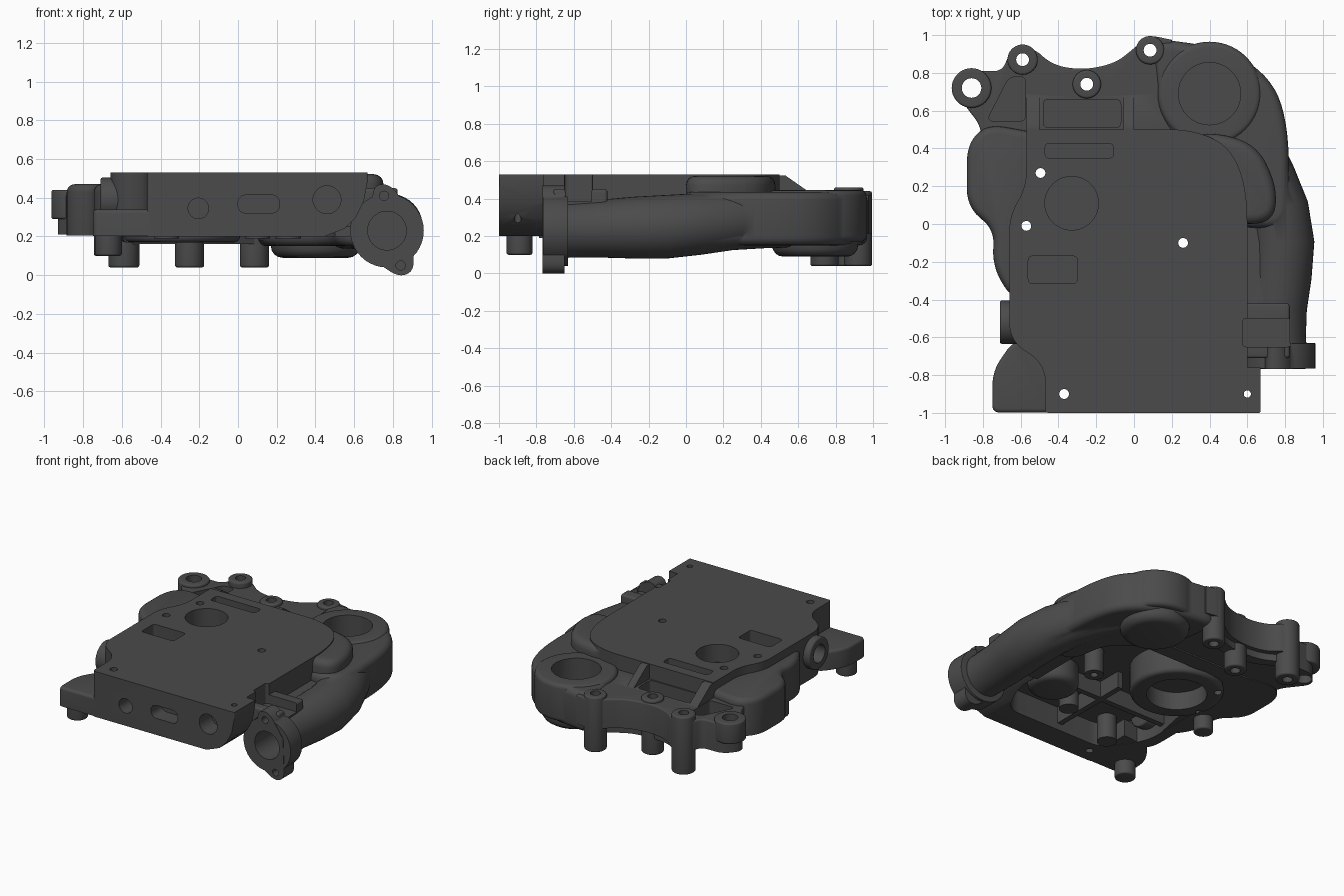
import bpy, bmesh, math
from mathutils import Vector

if "Cube" in bpy.data.objects:
    bpy.data.objects.remove(bpy.data.objects["Cube"])


def finish(bm, name):
    bmesh.ops.recalc_face_normals(bm, faces=bm.faces)
    me = bpy.data.meshes.new(name)
    bm.to_mesh(me)
    bm.free()
    ob = bpy.data.objects.new(name, me)
    bpy.context.scene.collection.objects.link(ob)
    return ob


def rounded(pts, n=6):
    """Outline of (x, y[, corner size]) with curved corners."""
    out = []
    for i, q in enumerate(pts):
        p = Vector(q[:2])
        r = q[2] if len(q) > 2 else 0
        if r == 0:
            out.append(p)
            continue
        a = Vector(pts[i - 1][:2]) - p
        b = Vector(pts[(i + 1) % len(pts)][:2]) - p
        s = p + a.normalized() * min(r, a.length * .49)
        e = p + b.normalized() * min(r, b.length * .49)
        for k in range(n + 1):
            t = k / n
            out.append(s * (1 - t) ** 2 + p * 2 * t * (1 - t) + e * t * t)
    return out


def prism(name, pts, lo, hi, axis='z', bevel=0, both=False):
    """Extrude an outline along an axis; optionally round its rims."""
    bm = bmesh.new()
    pl = rounded(pts)
    put = {'z': lambda u, v, w: (u, v, w), 'y': lambda u, v, w: (u, w, v),
           'x': lambda u, v, w: (w, u, v)}[axis]
    A = [bm.verts.new(put(p.x, p.y, lo)) for p in pl]
    B = [bm.verts.new(put(p.x, p.y, hi)) for p in pl]
    n = len(pl)
    bm.faces.new(A)
    bm.faces.new(B)
    for i in range(n):
        j = (i + 1) % n
        bm.faces.new((A[i], A[j], B[j], B[i]))
    if bevel:
        bmesh.ops.recalc_face_normals(bm, faces=bm.faces)
        rims = [B, A] if both else [B]
        ed = [bm.edges.get((R[i], R[(i + 1) % n])) for R in rims for i in range(n)]
        bmesh.ops.bevel(bm, geom=ed, offset=bevel, segments=4, profile=.5,
                        affect='EDGES', clamp_overlap=False)
    return finish(bm, name)


def cyl(name, u, v, r, lo, hi, axis='z', bevel=0, both=True, n=40):
    pts = [(u + r * math.cos(2 * math.pi * i / n), v + r * math.sin(2 * math.pi * i / n)) for i in range(n)]
    return prism(name, pts, lo, hi, axis, bevel, both)


def box(name, x0, x1, y0, y1, z0, z1, r=.03, bevel=0):
    return prism(name, [(x0, y0, r), (x1, y0, r), (x1, y1, r), (x0, y1, r)], z0, z1, 'z', bevel)


def tube(name, path, n=40):
    """Round tube through (x, y, z, radius) stations."""
    bm = bmesh.new()
    rings = []
    for i, (x, y, z, r) in enumerate(path):
        a, b = path[max(i - 1, 0)], path[min(i + 1, len(path) - 1)]
        t = Vector((b[0] - a[0], b[1] - a[1], 0)).normalized()
        side = Vector((t.y, -t.x, 0))
        rings.append([bm.verts.new(Vector((x, y, z)) + side * r * math.cos(k * 2 * math.pi / n)
                      + Vector((0, 0, r * math.sin(k * 2 * math.pi / n)))) for k in range(n)])
    for P, Q in zip(rings, rings[1:]):
        for k in range(n):
            bm.faces.new((P[k], P[(k + 1) % n], Q[(k + 1) % n], Q[k]))
    bm.faces.new(rings[0])
    bm.faces.new(rings[-1])
    return finish(bm, name)


def combine(base, others, op):
    bpy.context.view_layer.objects.active = base
    for o in others:
        m = base.modifiers.new("bool", 'BOOLEAN')
        m.operation, m.solver, m.object = op, 'MANIFOLD', o
        bpy.ops.object.modifier_apply(modifier=m.name)
        bpy.data.objects.remove(o)


# Main plate with hollow underside and rounded lower right front corner
housing = prism("pump_housing", [
    (-.47, -1, .02), (.67, -1, .01), (.67, -.76), (.6, -.76), (.6, .2, .2), (.5, .42, .15), (.3, .5, .1),
    (-.57, .5), (-.57, .2, .08), (-.66, .04, .08), (-.66, -.62, .1), (-.47, -.74, .1)], .2, .53)
combine(housing, [
    prism("under_pocket", [(-.4, -.82, .1), (.4, -.82, .1), (.5, -.6, .1), (.5, .15, .1), (.3, .38, .1),
                           (-.48, .38, .1), (-.58, 0, .1), (-.58, -.55, .1)], .1, .37),
    prism("corner_cut", [(.672, .5), (.65, .38), (.61, .3), (.55, .24), (.44, .198), (.44, .1), (.8, .1), (.8, .5)],
          -1.1, -.4, 'y')], 'DIFFERENCE')

parts = []
add = parts.append
# Front left foot and left bulge
add(prism("front_left_foot", [(-.75, -.998, .04), (-.42, -.998), (-.42, -.6), (-.64, -.62, .06), (-.75, -.78, .08)],
          .202, .34, bevel=.02))
add(prism("left_bulge", [(-.5, .48), (-.78, .53, .1), (-.885, .42, .1), (-.885, .09, .1), (-.74, -.03, .08),
                         (-.75, -.22, .1), (-.66, -.38, .1), (-.58, -.4), (-.5, 0)], .204, .47, bevel=.04))
# Rear mounting flange with scalloped back edge
add(prism("rear_flange", [
    (.2, .44), (.2, .975), (.08, 1, .05), (0, .93, .06), (-.1, .85, .08), (-.27, .815, .12), (-.43, .84, .08),
    (-.53, .93, .05), (-.65, .92, .05), (-.7, .81, .04), (-.86, .81, .06), (-.95, .7, .06), (-.82, .53, .04),
    (-.8, .44)], .21, .42, bevel=.01))
# Sloping stiffening ribs from plate to flange
for x0, x1 in ((-.57, -.5), (-.055, 0)):
    add(prism("flange_rib", [(.45, .3), (.45, .525), (.53, .525), (.68, .42), (.8, .4), (.8, .3)], x0, x1, 'x'))
# Volute body, collar and underside dome
add(prism("volute_body", [(.09, .985, .12), (.5, .93, .2), (.74, .76, .2), (.82, .5, .2), (.82, -.02, .12),
                          (.52, -.02, .12), (.47, .3, .12), (.14, .5, .15)], .15, .435, bevel=.045, both=True))
add(cyl("volute_collar", .4, .69, .275, .17, .445, bevel=.03, n=56))
add(cyl("volute_dome", .4, .69, .23, .09, .3, bevel=.06, n=48))
add(prism("plate_shoulder", [(.45, .0, .12), (.74, .0, .12), (.76, .2, .15), (.64, .44, .15), (.3, .5, .15),
                             (.3, .2, .1)], .3, .522, bevel=.05))
# Outlet tube and its end flange with two ears
add(tube("outlet_tube", [(.77, -.75, .23, .15), (.76, -.6, .235, .15), (.76, -.45, .24, .155), (.775, -.28, .245, .165),
                         (.785, -.1, .25, .17), (.76, .08, .265, .165), (.7, .25, .28, .155), (.62, .42, .285, .15),
                         (.5, .6, .28, .14)]))
add(cyl("tube_flange", .77, .23, .19, -.765, -.63, 'y', .004, False))
add(prism("flange_ears", [(.7, .47, .06), (.79, .47, .06), (.9, .31), (.91, .02, .06), (.83, -.012, .07), (.67, .1)],
          -.768, -.65, 'y'))
# Shelf and clamp between tube and plate
add(box("tube_shelf", .5, .82, -.45, .05, .25, .37))
add(box("clamp_block", .55, .825, -.71, -.42, .25, .45, .02, .015))
# Round port boss on the left side
add(cyl("side_port_boss", -.52, .39, .115, -.71, -.5, 'x', .012))
# Mounting bosses: x, y, radius, bottom, top
for x, y, r, z0, z1 in ((-.86, .72, .105, .29, .44), (-.59, .87, .08, .04, .46), (-.25, .74, .075, .04, .44),
                        (.085, .92, .075, .04, .44), (-.67, -.89, .07, .1, .3), (-.68, -.1, .065, .1, .3)):
    add(cyl("mounting_boss", x, y, r, z0, z1, bevel=.012))
# Scalloped wall joining the rear pillars underneath
add(prism("pillar_wall", [(.1, .95), (0, .88, .05), (-.12, .805, .08), (-.27, .79, .1), (-.42, .8, .08), (-.59, .9),
                          (-.61, .85), (-.44, .73, .1), (-.25, .7, .1), (-.08, .73, .1), (.12, .87)], .16, .3))
# Underside hub ring and through-hole bosses
add(cyl("underside_hub", -.3, .08, .31, .17, .45, bevel=.03, n=56))
for x, y in ((.26, -.1), (-.37, -.72), (.1, -.55)):
    add(cyl("underside_boss", x, y, .065, .19, .45))
add(cyl("underside_port_dome", .32, -.45, .17, .21, .42, bevel=.05))
for x0, x1, y0, y1 in ((-.6, .5, -.42, -.38), (-.07, -.03, -.85, -.2)):
    add(box("underside_rib", x0, x1, y0, y1, .25, .42, 0))
combine(housing, parts, 'UNION')

cuts = []
cut = cuts.append
# Through bolt holes
for x, y, r in ((-.86, .72, .052), (-.59, .87, .034), (-.25, .74, .034), (.085, .92, .034), (-.495, .27, .026),
                (-.57, -.01, .026), (.26, -.1, .026), (-.37, -.9, .026), (.6, -.9, .019)):
    cut(cyl("bolt_hole", x, y, r, -.1, .7, n=24))
# Large bores, hub recess
cut(cyl("plate_bore", -.33, .11, .142, .4, .6))
cut(cyl("volute_bore", .4, .69, .165, .25, .6))
cut(cyl("hub_recess", -.3, .08, .2, .1, .3, n=48))
# Top pockets
cut(box("slot_pocket", -.47, -.11, .35, .425, .43, .6, .02))
cut(box("square_pocket", -.56, -.3, -.315, -.17, .4, .6, .025))
cut(box("clamp_pocket", .575, .83, -.65, -.5, .385, .6, .02))
cut(prism("triangle_pocket", [(-.78, .545, .04), (-.575, .545, .03), (-.575, .78, .03), (-.66, .78, .04)], .31, .6))
cut(box("rear_pocket", -.48, -.07, .51, .66, .32, .6, .03))
# Front ports and tube opening
cut(cyl("front_port", -.205, .345, .053, -1.1, -.87, 'y'))
cut(cyl("front_port", .46, .39, .072, -1.1, -.86, 'y'))
cut(prism("front_slot", [(0, .32, .05), (.215, .32, .05), (.215, .415, .05), (0, .415, .05)], -1.1, -.88, 'y'))
cut(cyl("tube_bore", .77, .23, .1, -.9, -.3, 'y'))
cut(cyl("ear_hole", .755, .41, .024, -.9, -.68, 'y', n=20))
cut(cyl("ear_hole", .84, .05, .024, -.9, -.68, 'y', n=20))
cut(cyl("side_port", -.52, .39, .065, -.8, -.62, 'x'))
combine(housing, cuts, 'DIFFERENCE')

# Smooth castings, crisp machined edges, dark finish
mat = bpy.data.materials.new("dark_casting")
mat.diffuse_color = (.07, .07, .07, 1)
mat.use_nodes = True
mat.node_tree.nodes["Principled BSDF"].inputs["Base Color"].default_value = mat.diffuse_color
housing.data.materials.clear()
housing.data.materials.append(mat)
bpy.ops.object.select_all(action='DESELECT')
housing.select_set(True)
bpy.context.view_layer.objects.active = housing
bpy.ops.object.shade_smooth_by_angle(angle=math.radians(35))
